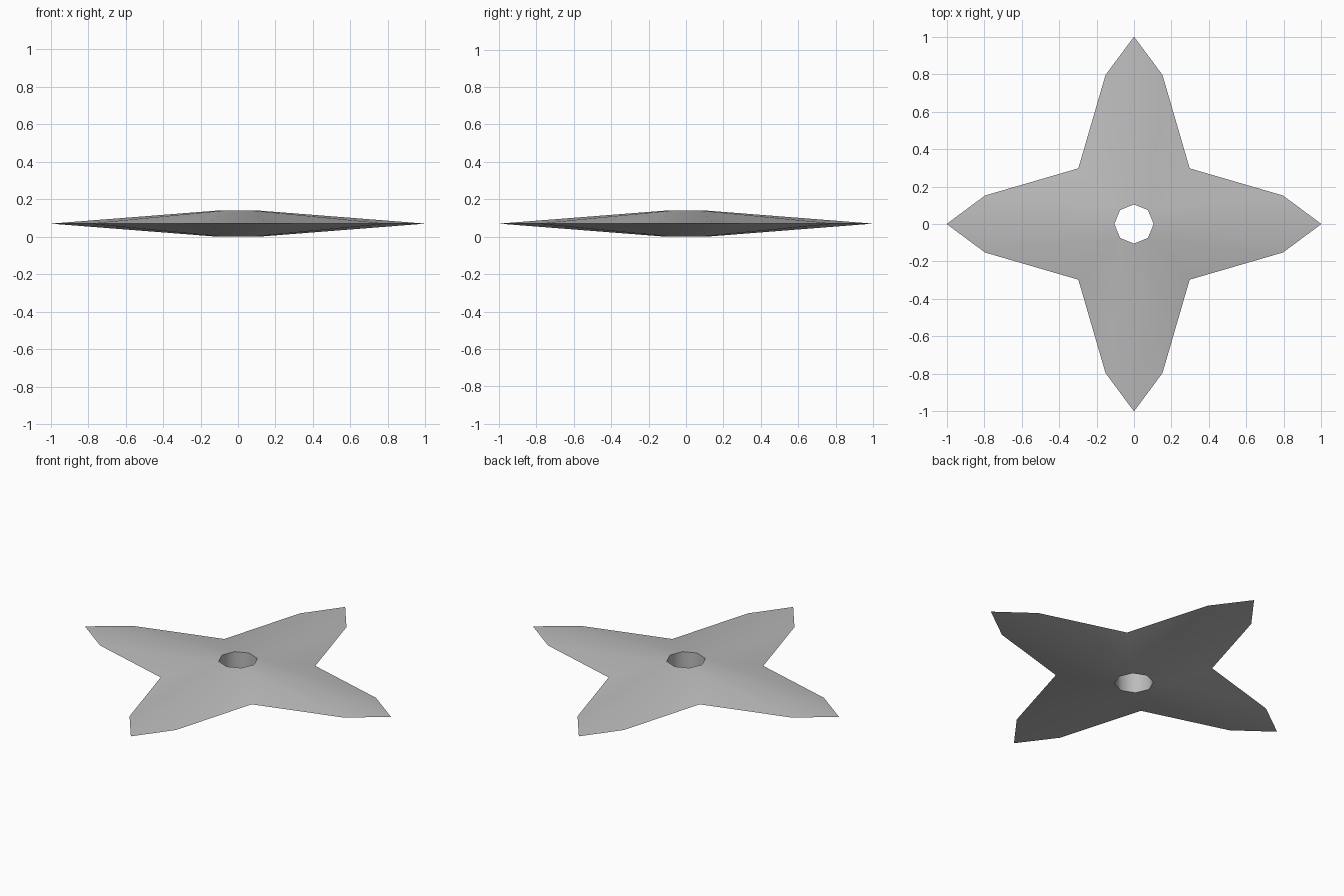
import bpy, bmesh
from math import sin, cos, pi
from mathutils import Matrix, Vector

cube = bpy.data.objects.get("Cube")
if cube:
    bpy.data.objects.remove(cube)

HALF = 0.07      # half the thickness
HOLE = 0.105     # radius of the eight-sided hole

steel = bpy.data.materials.new("grey steel")
steel.use_nodes = True
steel.diffuse_color = (0.5, 0.5, 0.5, 1)
steel.node_tree.nodes["Principled BSDF"].inputs["Base Color"].default_value = (0.5, 0.5, 0.5, 1)

bm = bmesh.new()

# Outline at mid height: tip, shoulder, valley, shoulder for each arm
arm = [(1, 0), (0.795, 0.152), (0.297, 0.297), (0.152, 0.795)]
rim = []
for i in range(4):
    turn = Matrix.Rotation(i * pi / 2, 3, 'Z')
    rim += [bm.verts.new(turn @ Vector((x, y, HALF))) for x, y in arm]


def ring(z):
    return [bm.verts.new((HOLE * cos(k * pi / 4), HOLE * sin(k * pi / 4), z)) for k in range(8)]


top, bottom = ring(2 * HALF), ring(0)

# Bevelled faces from the outline up and down to the hole
for hole in (top, bottom):
    for i in range(4):
        tip, s1, valley, s2 = rim[4 * i:4 * i + 4]
        next_tip = rim[(4 * i + 4) % 16]
        a, b, c = hole[2 * i], hole[2 * i + 1], hole[(2 * i + 2) % 8]
        for face in ((a, tip, s1), (a, s1, b), (b, s1, valley),
                     (b, valley, s2), (b, s2, c), (c, s2, next_tip)):
            bm.faces.new(face)

# Wall of the hole
for k in range(8):
    n = (k + 1) % 8
    bm.faces.new((top[k], top[n], bottom[n], bottom[k]))

bmesh.ops.recalc_face_normals(bm, faces=bm.faces[:])

# Smooth faces with sharp cutting edges and hole edges
for face in bm.faces:
    face.smooth = True
for loop in (rim, top, bottom):
    for v, w in zip(loop, loop[1:] + loop[:1]):
        bm.edges.get((v, w)).smooth = False

mesh = bpy.data.meshes.new("throwing_star")
bm.to_mesh(mesh)
bm.free()
mesh.materials.append(steel)
star = bpy.data.objects.new("throwing_star", mesh)
bpy.context.collection.objects.link(star)
